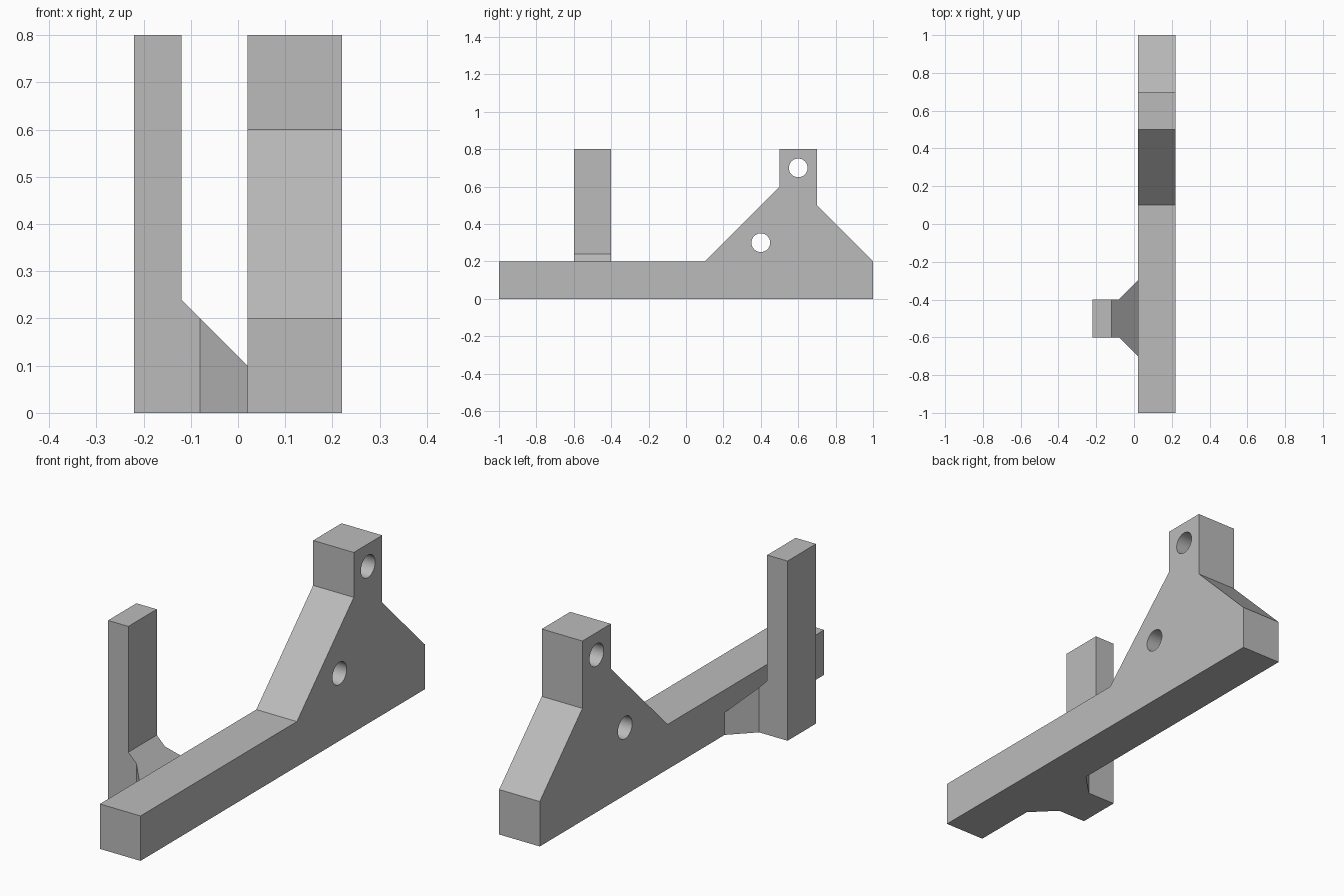
import bpy
import bmesh
import math
from mathutils import Matrix, Vector

cube = bpy.data.objects.get("Cube")
if cube:
    bpy.data.objects.remove(cube, do_unlink=True)

# Single plain grey finish
grey = bpy.data.materials.new("plain_grey")
grey.use_nodes = True
grey.diffuse_color = (0.5, 0.5, 0.5, 1)
grey.node_tree.nodes["Principled BSDF"].inputs["Base Color"].default_value = (0.5, 0.5, 0.5, 1)


def prism(name, points, offset):
    """Extrude a closed 3D outline by an offset vector."""
    bm = bmesh.new()
    face = bm.faces.new([bm.verts.new(p) for p in points])
    ext = bmesh.ops.extrude_face_region(bm, geom=[face], use_keep_orig=True)
    moved = [v for v in ext["geom"] if isinstance(v, bmesh.types.BMVert)]
    bmesh.ops.translate(bm, verts=moved, vec=Vector(offset))
    bmesh.ops.recalc_face_normals(bm, faces=bm.faces)
    mesh = bpy.data.meshes.new(name)
    bm.to_mesh(mesh)
    bm.free()
    obj = bpy.data.objects.new(name, mesh)
    bpy.context.collection.objects.link(obj)
    mesh.materials.append(grey)
    return obj


def cut(target, cutter):
    """Subtract the cutter from the target, then discard it."""
    cutter.hide_render = True
    mod = target.modifiers.new("cut", "BOOLEAN")
    mod.operation = "DIFFERENCE"
    mod.solver = "EXACT"
    mod.object = cutter
    bpy.context.view_layer.objects.active = target
    bpy.ops.object.modifier_apply(modifier=mod.name)
    bpy.data.objects.remove(cutter, do_unlink=True)


# Long beam with a gusseted lug, as one side profile
left, right = 0.02, 0.22
profile = [(-1, 0), (1, 0), (1, 0.2), (0.7, 0.5), (0.7, 0.8),
           (0.5, 0.8), (0.5, 0.6), (0.1, 0.2), (-1, 0.2)]
beam = prism("beam_with_lug", [(left, y, z) for y, z in profile], (right - left, 0, 0))

# Two round through holes
for y, z in [(0.6, 0.7), (0.4, 0.3)]:
    turns = [2 * math.pi * i / 48 for i in range(48)]
    ring = [(left - 0.1, y + 0.05 * math.cos(a), z + 0.05 * math.sin(a)) for a in turns]
    cut(beam, prism("hole_cutter", ring, (0.4, 0, 0)))

# Upright post with a flared foot that joins the beam
half_plan = [(-0.22, 0.1), (-0.08, 0.1), (left, 0.2)]
plan = [(x, -0.5 - w, 0) for x, w in half_plan]
plan += [(x, -0.5 + w, 0) for x, w in reversed(half_plan)]
post = prism("post_with_foot", plan, (0, 0, 0.8))

# Remove everything above the sloping top of the foot
waste = [(-0.12, 0.24), (0.07, 0.05), (0.07, 0.9), (-0.12, 0.9)]
cut(post, prism("slope_cutter", [(x, -0.8, z) for x, z in waste], (0, 0.6, 0)))

# Smooth hole walls, sharp everywhere else
for obj in (beam, post):
    bpy.ops.object.select_all(action="DESELECT")
    obj.select_set(True)
    bpy.context.view_layer.objects.active = obj
    bpy.ops.object.shade_smooth_by_angle(angle=math.radians(30))
